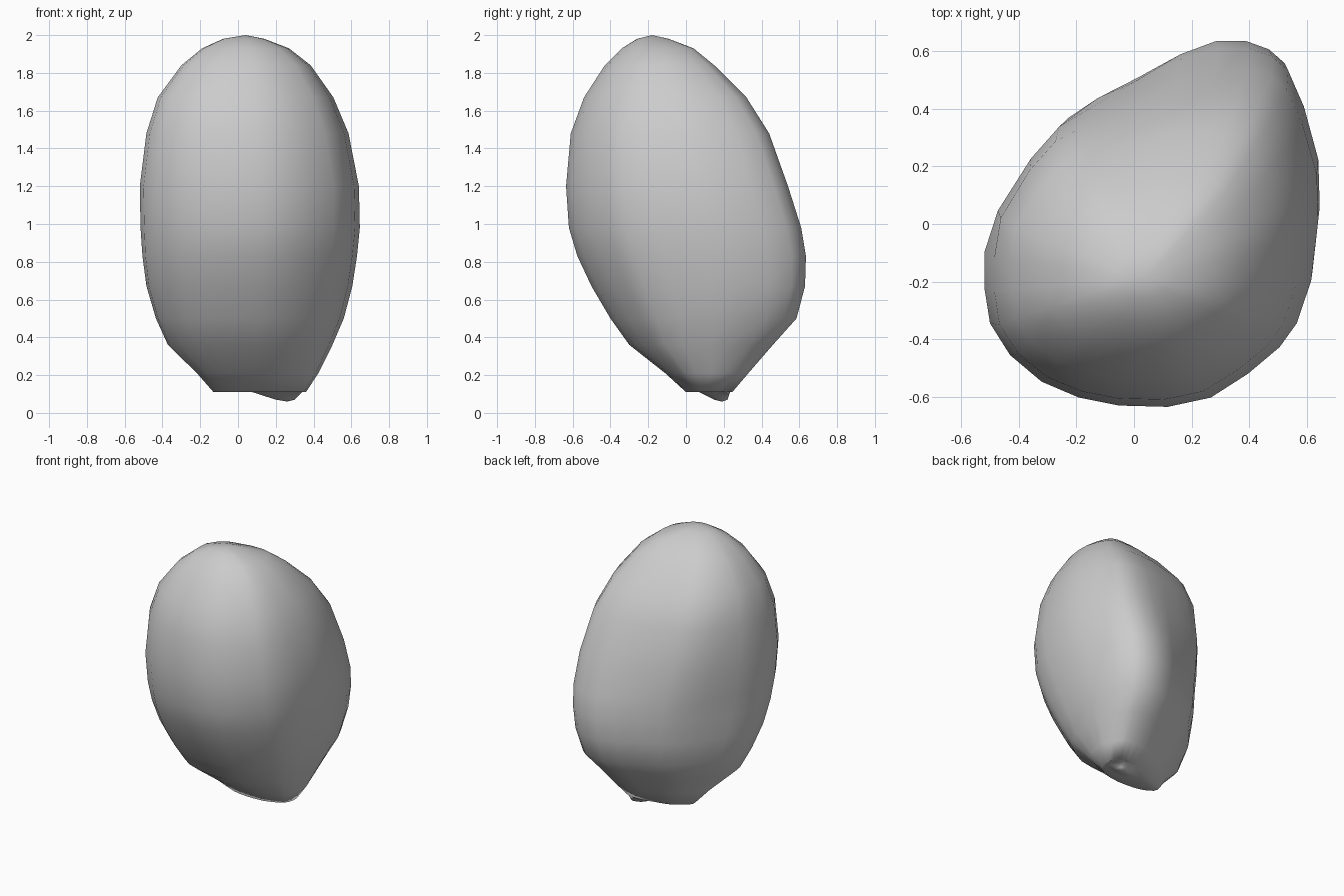
import bpy
import bmesh

cube = bpy.data.objects.get("Cube")
if cube:
    bpy.data.objects.remove(cube, do_unlink=True)

# Plain grey stone
stone = bpy.data.materials.new("stone grey")
stone.use_nodes = True
grey = (0.6, 0.6, 0.6, 1)
stone.diffuse_color = grey
stone.node_tree.nodes["Principled BSDF"].inputs["Base Color"].default_value = grey

# Plan outline of the boulder, counter-clockwise
outline = [
    (.29, .64), (.16, .6), (0, .52), (-.13, .46), (-.23, .39), (-.33, .27),
    (-.45, .08), (-.51, -.07), (-.52, -.19), (-.5, -.32), (-.43, -.44),
    (-.32, -.54), (-.19, -.6), (-.05, -.63), (.12, -.635), (.27, -.6),
    (.4, -.51), (.51, -.41), (.57, -.32), (.62, -.16), (.645, .07),
    (.64, .24), (.59, .43), (.535, .56), (.48, .61), (.4, .64),
]
xs, ys = zip(*outline)
unit = [((x - min(xs)) / (max(xs) - min(xs)),
         (y - min(ys)) / (max(ys) - min(ys))) for x, y in outline]

# Each level: height, left, right, front, back, bulge of the back corner
levels = [
    (.07, .2, .3, .15, .22, 0), (.115, .06, .345, .06, .235, 0),
    (.11, -.13, .36, 0, .245, 0), (.21, -.22, .425, -.11, .33, -.02),
    (.36, -.375, .5, -.3, .46, -.03), (.5, -.44, .56, -.4, .585, -.04),
    (.67, -.49, .605, -.5, .63, -.04), (.83, -.51, .63, -.575, .635, -.03),
    (.98, -.516, .645, -.62, .61, 0), (1.2, -.52, .64, -.635, .54, .04),
    (1.48, -.485, .585, -.61, .44, .075), (1.67, -.425, .505, -.54, .32, .08),
    (1.84, -.3, .385, -.43, .15, .065), (1.93, -.19, .27, -.34, .04, .04),
    (1.98, -.08, .14, -.26, -.09, .01),
]


def level_points(z, x0, x1, y0, y1, bulge):
    """Fit the outline to one level and push its back corner in or out."""
    for u, v in unit:
        push = bulge * max(0, v - u - .3) / .25 * .7
        x = max(x0, x0 + u * (x1 - x0) - push)
        y = min(y1, y0 + v * (y1 - y0) + push)
        yield x, y, z


# Loft the boulder level by level
bm = bmesh.new()
rings = [[bm.verts.new(p) for p in level_points(*level)] for level in levels]
count = len(unit)
for low, high in zip(rings, rings[1:]):
    for i in range(count):
        j = (i + 1) % count
        bm.faces.new((low[i], low[j], high[j], high[i]))

# Close the crown and the foot with fans
crown = bm.verts.new((.04, -.18, 2))
foot = bm.verts.new((.26, .19, .06))
for i in range(count):
    j = (i + 1) % count
    bm.faces.new((rings[-1][i], rings[-1][j], crown))
    bm.faces.new((rings[0][j], rings[0][i], foot))
bmesh.ops.recalc_face_normals(bm, faces=bm.faces)
for face in bm.faces:
    face.smooth = True

mesh = bpy.data.meshes.new("boulder")
bm.to_mesh(mesh)
bm.free()
mesh.materials.append(stone)
boulder = bpy.data.objects.new("boulder", mesh)
bpy.context.collection.objects.link(boulder)
